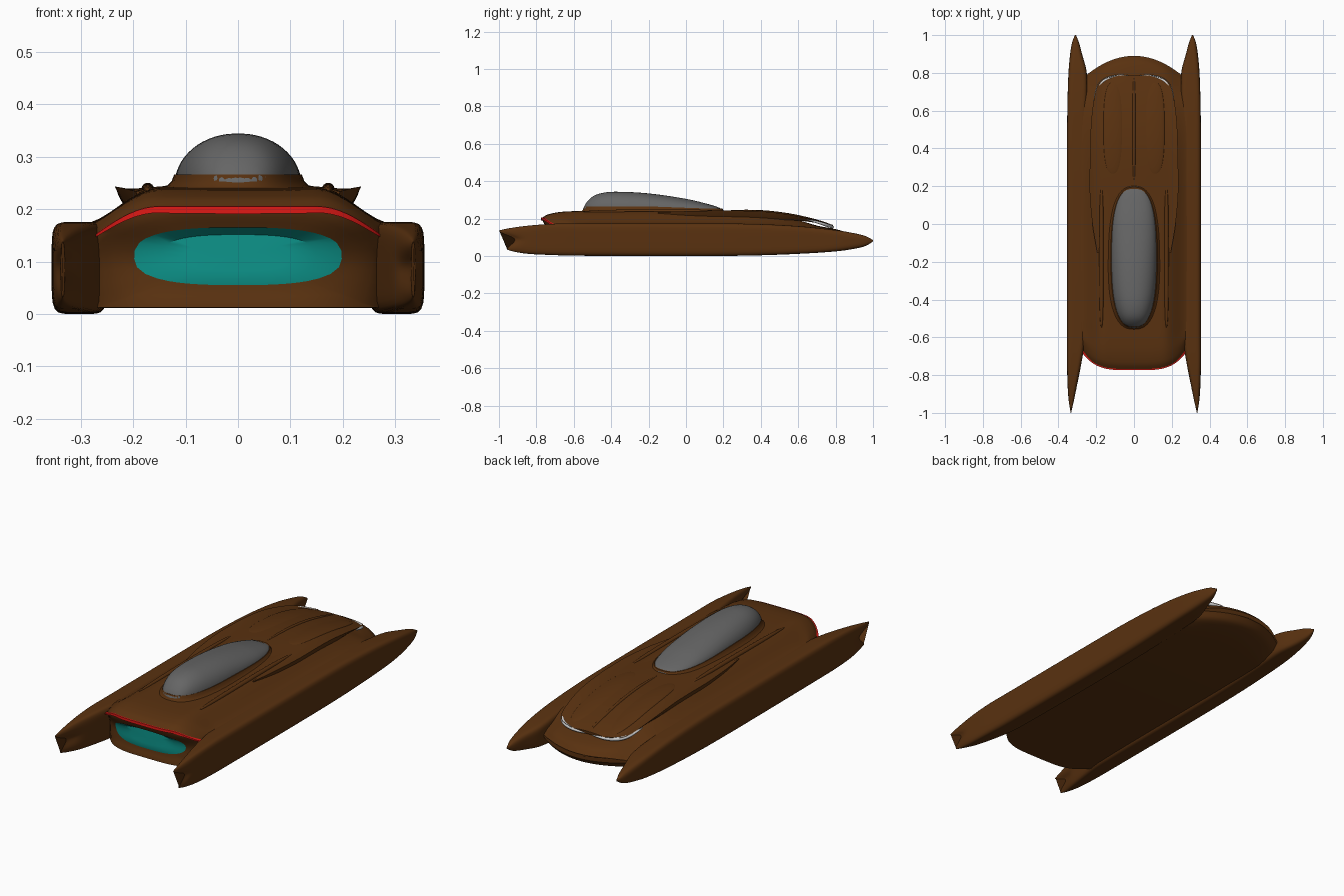
import bpy, bmesh, math
from math import sin, cos, pi

if "Cube" in bpy.data.objects:
    bpy.data.objects.remove(bpy.data.objects["Cube"])


def material(name, rgb):
    m = bpy.data.materials.new(name)
    m.diffuse_color = (*rgb, 1)
    m.use_nodes = True
    m.node_tree.nodes["Principled BSDF"].inputs["Base Color"].default_value = m.diffuse_color
    return m


BROWN = material("brown_paint", (0.10, 0.031, 0.005))
RED = material("red_light", (0.75, 0.01, 0.008))
TEAL = material("teal_glow", (0.004, 0.30, 0.26))
GLASS = material("dark_glass", (0.13, 0.13, 0.13))


def smooth(t):
    t = max(0.0, min(1.0, t))
    return t * t * (3 - 2 * t)


def interp(table, y):
    """Cubic curve through rows of (y, a, b, ...)."""
    n = len(table)
    y = max(table[0][0], min(table[-1][0], y))
    i = 0
    while i < n - 2 and y > table[i + 1][0]:
        i += 1
    p, q = table[i], table[i + 1]
    d = q[0] - p[0]
    t = (y - p[0]) / d
    out = []
    for k in range(1, len(p)):
        def slope(j):
            a, b = table[max(j - 1, 0)], table[min(j + 1, n - 1)]
            l, r = table[j][k] - a[k], b[k] - table[j][k]
            return 0 if l * r < 0 else (b[k] - a[k]) / (b[0] - a[0])
        out.append(p[k] * (1 - smooth(t)) + q[k] * smooth(t)
                   + d * (slope(i) * t * (1 - t) ** 2 - slope(i + 1) * t * t * (1 - t)))
    return out


def loft(name, rings, mat, closed=True, caps=(True, True)):
    bm = bmesh.new()
    rows = [[bm.verts.new(p) for p in r] for r in rings]
    n = len(rows[0])
    for a, b in zip(rows, rows[1:]):
        for i in range(n if closed else n - 1):
            j = (i + 1) % n
            bm.faces.new((a[i], a[j], b[j], b[i]))
    for use, r in zip(caps, (rows[0], rows[-1])):
        if use:
            bm.faces.new(r)
    bmesh.ops.remove_doubles(bm, verts=bm.verts, dist=1e-5)
    bmesh.ops.recalc_face_normals(bm, faces=bm.faces)
    me = bpy.data.meshes.new(name)
    bm.to_mesh(me)
    bm.free()
    me.shade_smooth()
    me.set_sharp_from_angle(angle=math.radians(40))
    ob = bpy.data.objects.new(name, me)
    bpy.context.collection.objects.link(ob)
    if mat:
        me.materials.append(mat)
    return ob


def oval(a, b, n, th):
    """Superellipse point at angle th."""
    c, s = cos(th), sin(th)
    r = (abs(c) ** n + abs(s) ** n) ** (-1 / n)
    return a * r * c, b * r * s


def span(y0, y1, n):
    """Stations bunched towards both ends."""
    return [(y0 + y1) / 2 - (y1 - y0) / 2 * cos(pi * i / n) for i in range(n + 1)]


# Side pontoons: y, inner x, outer x, bottom z, top z
PONTOON = [(-1, .330, .338, .033, .137), (-.95, .318, .347, .022, .148),
           (-.85, .300, .352, .012, .162), (-.7, .272, .355, .005, .173),
           (-.58, .255, .355, .002, .175), (0, .25, .355, 0, .175),
           (.35, .25, .355, .003, .172), (.6, .25, .353, .012, .160),
           (.8, .25, .347, .025, .139), (.9, .275, .338, .039, .122),
           (.96, .291, .328, .054, .107), (1, .307, .313, .078, .086)]


def pontoon(name, side):
    rings = []
    for y in span(-1, 1, 70):
        xi, xo, zb, zt = interp(PONTOON, y)
        e = 2.5 + 3.5 * smooth((1 - abs(y)) / .3)
        fork = smooth((-.8 - y) / .2)
        ring = []
        for k in range(56):
            dx, dz = oval((xo - xi) / 2, (zt - zb) / 2, e, 2 * pi * k / 56)
            z = (zb + zt) / 2 + dz
            notch = .085 * smooth(1 - abs(z - .088) / .05) + .045 * smooth((.09 - z) / .05)
            ring.append((side * ((xi + xo) / 2 + dx), y + fork * min(notch, .092), z))
        rings.append(ring)
    loft(name, rings, BROWN)


pontoon("right_pontoon", 1)
pontoon("left_pontoon", -1)

# Central body: y, bottom z, half width, shoulder z, deck z
BODY = [(-.77, .012, .275, .148, .204), (-.74, .012, .28, .155, .222),
        (-.66, .012, .29, .165, .237), (-.5, .012, .30, .17, .241),
        (.2, .012, .30, .17, .241), (.45, .014, .30, .165, .222),
        (.6, .018, .30, .153, .192), (.7, .023, .29, .142, .163),
        (.79, .032, .27, .125, .146), (.86, .047, .255, .107, .125), (.89, .075, .25, .088, .098)]


def warp(x, y, z):
    f = smooth((-.5 - y) / .27)
    r = smooth((y - .6) / .29)
    y += f * (.1 * (abs(x) / .28) ** 4 + .035 * smooth((.19 - z) / .1))
    return (x, y - r * .1 * (x / .25) ** 2, z)


def body_top(x, y):
    zb, w, zs, zd = interp(BODY, y)
    t = max(0, min(1, (w - abs(x)) / (w - .15)))
    f = smooth((-.55 - y) / .22)
    return zs + (zd - zs) * (smooth(t) * (1 - f) + sin(t * pi / 2) * f)


def body_ring(y):
    zb, w, zs, zd = interp(BODY, y)
    xs = [w * (1 - i / 16) for i in range(33)]
    top = [(x, body_top(x, y)) for x in xs]
    left = [(-w, zs + (zb - zs) * i / 6) for i in range(1, 6)]
    bot = [(-x, zb) for x in xs]
    right = [(w, zb + (zs - zb) * i / 6) for i in range(1, 6)]
    return top + left + bot + right


ends = body_ring(-.77)
fronts = []
for t in (1, .75, .5, .25):              # recessed face around the glowing panel
    ring = []
    for x, z in ends:
        ox, oz = oval(.198, .055, 2.7, math.atan2((z - .11) / .055, x / .198))
        p = warp(x + (ox - x) * t, -.77, z + (.11 + oz - z) * t)
        ring.append((p[0], p[1] + .01 * smooth(t), p[2]))
    fronts.append(ring)
rings = fronts + [[warp(x, y, z) for x, z in body_ring(y)] for y in span(-.77, .89, 60)]
loft("central_body", rings, BROWN, caps=(False, True))

# Glowing front panel
panel = []
for s in (1, .75, .5, .25, .02):
    panel.append([(p[0] * s, warp(p[0] * s, -.77, .11)[1] + .01, .11 + (p[2] - .11) * s)
                  for p in fronts[0]])
panel[0] = fronts[0]
loft("glowing_panel", panel, TEAL, caps=(False, True))

# Red light strip along the lip
strip = []
for i in range(41):
    x = .275 * (i / 20 - 1)
    z = body_top(x, -.77)
    h = .013 * (1 - .7 * (abs(x) / .275) ** 3)
    y = warp(x, -.77, .2)[1]
    strip.append([(x, y + .012, z + .002), (x, y - .004, z + .001),
                  (x, y - .004, z - h), (x, y + .012, z - h)])
loft("red_light_strip", strip, RED)

# Hood plate with overhanging edges: y, half width, top z
HOOD = [(-.15, .195, .234), (0, .22, .240), (.2, .235, .243), (.4, .232, .239),
        (.55, .226, .222), (.68, .208, .195), (.74, .188, .179),
        (.77, .155, .170), (.785, .10, .166)]
rings = []
for y in span(-.15, .785, 44):
    w, z = interp(HOOD, y)
    th = .04 - .028 * smooth((y - .4) / .35)
    half = [(1, 0), (.97, -.001), (.9, -.004), (.75, -.003), (.5, 0), (.25, .001)]
    under = [(.25, -th), (.6, -th), (.9, -th), (.95, -th * .6)]
    prof = half + [(0, .001)] + [(-a, b) for a, b in reversed(half)]
    prof += [(-a, b) for a, b in reversed(under)] + [(0, -th)] + under
    rings.append([(a * w, y, z + b) for a, b in prof])
loft("hood_plate", rings, BROWN)


# Low ridges and swellings that follow a surface
def swelling(name, x, a, y0, y1, h, zf, mat=BROWN, power=2.6):
    rings = []
    for y in span(y0, y1, 32):
        u = abs(2 * (y - y0) / (y1 - y0) - 1)
        w = max(1 - u ** power, 0) ** (1 / power)
        rings.append([(x + a * w * cos(pi * k / 16), y,
                       zf(y) + h * w * sin(pi * k / 16)) for k in range(17)])
    loft(name, rings, mat, caps=(False, False))


def hood_z(y):
    return interp(HOOD, y)[1] - .003


for side, tag in ((1, "right"), (-1, "left")):
    swelling(tag + "_hood_swelling", side * .11, .052, .26, .75, .009, hood_z)
    swelling(tag + "_deck_vent", side * .172, .012, -.55, .2, .012,
             lambda y: body_top(.172, y) - .001)
    # Headlights tucked below the hood edge
    path = [(.02, .784, .157), (.06, .785, .158), (.10, .781, .159), (.14, .770, .163),
            (.17, .751, .169), (.19, .725, .177), (.203, .69, .187), (.212, .65, .196)]
    rings = []
    for i in range(29):
        t = i / 28
        x, y, z = interp([(j / 7, *p) for j, p in enumerate(path)], t)
        r = .009 * max(sin(pi * t), .03) ** .5
        out = .5 * pi * (1 - t)
        rings.append([(side * (x + r * cos(q) * cos(out)), y + r * cos(q) * sin(out),
                       z - .003 + r * sin(q)) for q in [2 * pi * k / 12 for k in range(12)]])
    loft(tag + "_headlight", rings, None)
swelling("hood_centre_ridge", 0, .009, .22, .785, .010, hood_z)

# Canopy collar and glass dome
rings = []
for s, z in ((1.22, .236), (1.12, .243), (1.04, .253), (1.0, .266), (.9, .266)):
    ring = []
    for k in range(64):
        x, y = oval(.122, .37 + .12 * (s - 1) * .3, 2.6, 2 * pi * k / 64)
        ly = y * (1 + .12 * (s - 1))
        ring.append((x * s, ly - .175, z - .4 * (z - .236) * smooth((y + .1) / .45)))
    rings.append(ring)
loft("canopy_collar", rings, BROWN)

DOME = [(-.55, .252), (-.535, .283), (-.5, .318), (-.45, .337), (-.38, .344), (-.2, .335),
        (0, .306), (.1, .283), (.17, .262), (.2, .246)]
rings = []
for y in span(-.55, .2, 48):
    zt = interp(DOME, y)[0]
    u = abs((y + .175) / .375)
    w = .121 * max(1 - u ** 2.6, 0) ** (1 / 2.6)
    ring = []
    for k in range(33):
        x, z = oval(w + 1e-4, zt - .243, 2.2, pi * k / 32)
        ring.append((x, y, .243 + z))
    rings.append(ring)
loft("canopy_glass", rings, GLASS, closed=False, caps=(False, False))
